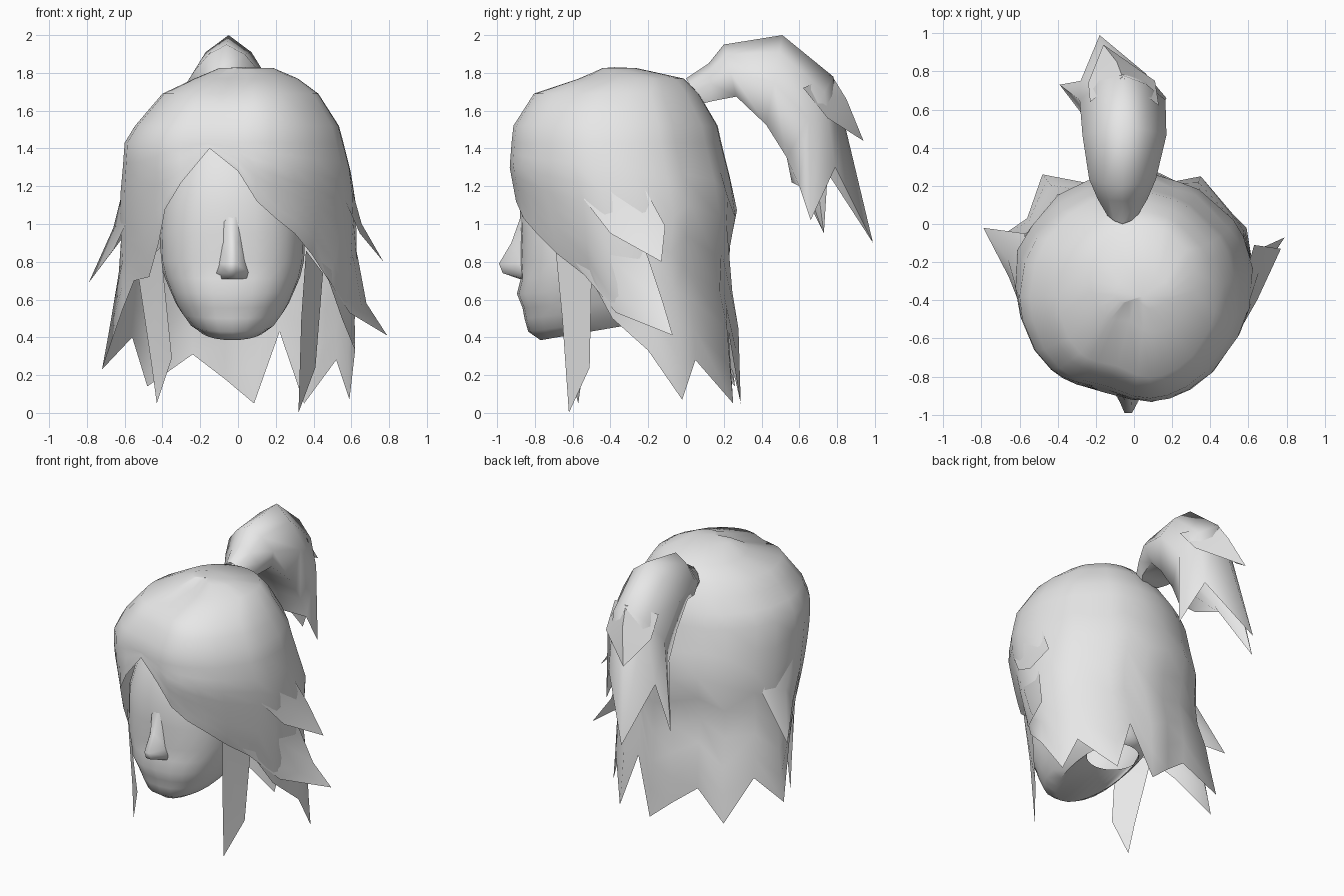
import bpy, bmesh, math
from mathutils import Vector

if "Cube" in bpy.data.objects:
    bpy.data.objects.remove(bpy.data.objects["Cube"], do_unlink=True)

grey = bpy.data.materials.new("plain_grey")
grey.use_nodes = True
grey.diffuse_color = (0.8, 0.8, 0.8, 1)
grey.node_tree.nodes["Principled BSDF"].inputs["Base Color"].default_value = (0.8, 0.8, 0.8, 1)


def make(name, verts, faces, angle, outward_from):
    """Mesh object whose faces are turned to face away from outward_from."""
    mesh = bpy.data.meshes.new(name)
    mesh.from_pydata([tuple(v) for v in verts], [], faces)
    bm = bmesh.new()
    bm.from_mesh(mesh)
    bmesh.ops.remove_doubles(bm, verts=bm.verts, dist=0.0005)
    bmesh.ops.recalc_face_normals(bm, faces=bm.faces)
    side = sum(f.normal.dot(f.calc_center_median() - Vector(outward_from)) * f.calc_area()
               for f in bm.faces)
    if side < 0:
        bmesh.ops.reverse_faces(bm, faces=bm.faces)
    bm.to_mesh(mesh)
    bm.free()
    obj = bpy.data.objects.new(name, mesh)
    bpy.context.collection.objects.link(obj)
    mesh.materials.append(grey)
    bpy.ops.object.select_all(action='DESELECT')
    obj.select_set(True)
    bpy.context.view_layer.objects.active = obj
    bpy.ops.object.shade_smooth_by_angle(angle=math.radians(angle))


def loft(name, rings, outward_from, cap_end=False, angle=60):
    """Join closed rings that all have the same number of points."""
    n = len(rings[0])
    verts = [p for r in rings for p in r]
    faces = [(k * n + i, k * n + (i + 1) % n, (k + 1) * n + (i + 1) % n, (k + 1) * n + i)
             for k in range(len(rings) - 1) for i in range(n)]
    if cap_end:
        faces.append(tuple(range(len(verts) - n, len(verts))))
    make(name, verts, faces, angle, outward_from)


# Hair cap cross-sections: z, x min, x max, y min, y max
SECTIONS = [
    (0.00, -0.63, 0.60, -0.86, 0.29), (0.50, -0.63, 0.61, -0.86, 0.28),
    (0.78, -0.62, 0.63, -0.88, 0.22), (1.10, -0.63, 0.63, -0.91, 0.28),
    (1.30, -0.61, 0.60, -0.95, 0.22), (1.43, -0.60, 0.565, -0.94, 0.19),
    (1.52, -0.545, 0.54, -0.93, 0.17), (1.69, -0.40, 0.43, -0.82, 0.07),
    (1.77, -0.23, 0.32, -0.58, -0.01), (1.825, -0.10, 0.19, -0.45, -0.26)]


def section(z):
    for a, b in zip(SECTIONS, SECTIONS[1:]):
        if z <= b[0]:
            t = (z - a[0]) / (b[0] - a[0])
            x0, x1, y0, y1 = [p + (q - p) * t for p, q in zip(a[1:], b[1:])]
            break
    return (x0 + x1) / 2, (y0 + y1) / 2, (x1 - x0) / 2, (y1 - y0) / 2


def cap_point(theta, z):
    cx, cy, rx, ry = section(z)
    s, c = math.sin(theta), math.cos(theta)
    # the right of the forehead hair is flatter than the swept left side
    flat = 0.065 * max(c, 0) * math.exp(-((s + 0.3) / 0.33) ** 2)
    return Vector((cx + rx * s, cy - ry * c + flat, z))


# Jagged hem of the hair, from the parting round by the left side and back
HEM = [(-.15, -.885, 1.40), (0, -.92, 1.28), (.1, -.90, 1.12), (.2, -.86, 1.03),
       (.3, -.79, .95), (.39, -.68, .84), (.48, -.5, .70), (.55, -.39, .50),
       (.62, -.2, .33), (.59, -.02, .07), (.52, .05, .28), (.35, .25, .05),
       (.22, .225, .43), (.085, .29, .05), (-.07, .26, .18), (-.24, .21, .31),
       (-.48, .26, .14), (-.56, .03, .40), (-.72, -.08, .23), (-.61, -.3, .55),
       (-.55, -.43, .70), (-.47, -.57, .72), (-.42, -.7, .90),
       (-.385, -.785, 1.08), (-.3, -.84, 1.22)]

columns = []
for p in HEM:
    p = Vector(p)
    cx, cy, rx, ry = section(p.z)
    theta = math.atan2((p.x - cx) / rx, -(p.y - cy) / ry)
    offset = p - cap_point(theta, p.z)
    col = [Vector((.04, -.38, 1.83))]
    col += [cap_point(theta, z) for z in (1.825, 1.77, 1.69, 1.61, 1.52, 1.43)]
    for k in range(1, 8):
        t = k / 7
        z = 1.43 + (p.z - 1.43) * t
        col.append(cap_point(theta, z) + offset * t ** 2)
    columns.append(col)
loft("hair_cap", list(zip(*columns)), (0, -.35, 1), angle=70)


# Loose locks: two or more edges side by side that meet in one tip
def lock(name, edges, tip, outward_from=(0, -.35, 1)):
    rows = list(zip(*edges))
    w = len(edges)
    verts = [p for r in rows for p in r] + [tip]
    faces = [(w * k + i, w * k + i + 1, w * (k + 1) + i + 1, w * (k + 1) + i)
             for k in range(len(rows) - 1) for i in range(w - 1)]
    last = w * (len(rows) - 1)
    faces += [(last + i, last + i + 1, len(verts) - 1) for i in range(w - 1)]
    make(name, verts, faces, 60, outward_from)


lock("left_front_lock",
     [[(.36, -.69, .86), (.335, -.655, .50)], [(.45, -.50, .74), (.41, -.51, .24)]],
     (.32, -.62, 0))
lock("right_front_lock",
     [[(-.41, -.67, .88), (-.35, -.64, .29)], [(-.53, -.46, .74), (-.46, -.54, .27)]],
     (-.43, -.57, .05))
lock("left_fringe_lock",
     [[(.43, -.62, .84), (.47, -.53, .72), (.59, -.37, .53)],
      [(.57, -.46, .95), (.615, -.38, .80), (.655, -.26, .56)],
      [(.60, -.26, .98), (.635, -.2, .82), (.68, -.12, .58)]], (.79, -.07, .41))
lock("left_upper_lock",
     [[(.565, -.54, 1.13), (.645, -.40, .95)], [(.59, -.45, 1.23), (.655, -.25, 1.0)],
      [(.58, -.28, 1.30), (.63, -.11, .99)]], (.77, -.13, .80))
lock("right_upper_lock",
     [[(-.585, -.46, 1.02), (-.655, -.28, .87)], [(-.605, -.38, 1.2), (-.66, -.19, .98)],
      [(-.585, -.2, 1.25), (-.57, -.05, .98)]], (-.79, -.02, .69))

# Ponytail, peaked above and broad below: top y, top z, bottom y, bottom z, half width, centre x
TAIL = [(.0, 1.77, .09, 1.63, .08, -.06), (.12, 1.85, .14, 1.64, .13, -.06),
        (.20, 1.95, .27, 1.66, .175, -.06), (.51, 2.0, .42, 1.5, .22, -.05),
        (.78, 1.78, .52, 1.33, .225, -.06)]
# half outline: share of the width, share of the height
OUTLINE = [(0, 1), (.55, .82), (1, .5), (.8, .05), (0, .06), (-.8, .05), (-1, .5), (-.55, .82)]
rings = [[(cx + w * s, by + (ty - by) * u, bz + (tz - bz) * u) for s, u in OUTLINE]
         for ty, tz, by, bz, w, cx in TAIL]
rings.append([(-.18, .99, .90), (.06, .79, 1.30), (.17, .66, 1.02), (.12, .60, 1.2),
              (-.05, .56, 1.22), (-.2, .62, 1.25), (-.39, .73, .95), (-.28, .75, 1.27)])
loft("ponytail", rings, (-.06, .5, 1.6), angle=75)
lock("ponytail_top_lock",
     [[(.13, .62, 1.72), (.11, .75, 1.56)], [(-.06, .77, 1.79), (-.09, .85, 1.66)],
      [(-.23, .64, 1.72), (-.24, .74, 1.58)]], (-.16, .94, 1.44), (-.06, .4, 1.5))

# Head, open at the neck: front y, front z, back y, back z, half width
HEAD = [(-.42, .485, -.08, .49, .17), (-.77, .385, -.04, .51, .18),
        (-.835, .43, -.03, .54, .225), (-.855, .50, -.02, .58, .27),
        (-.865, .555, -.02, .62, .30), (-.895, .63, -.01, .68, .33),
        (-.875, .71, 0, .74, .36), (-.88, .80, 0, .82, .38),
        (-.875, .95, .02, .96, .385), (-.88, 1.10, .03, 1.1, .375),
        (-.81, 1.35, .02, 1.35, .32), (-.66, 1.58, -.12, 1.58, .2)]
N = 24
rings = []
for k, (fy, fz, by, bz, w) in enumerate(HEAD):
    # the face is fuller across the cheeks than an ellipse, the neck is round
    power = 1.0 if k < 2 else 0.85
    ring = []
    for i in range(N):
        s, c = math.sin(math.tau * i / N), math.cos(math.tau * i / N)
        s = math.copysign(abs(s) ** power, s)
        c = math.copysign(abs(c) ** power, c)
        u = .5 + c / 2
        if k >= 2:
            u = .58 + c * (.42 if c > 0 else .58)
        ring.append((-.03 + w * s, by + (fy - by) * u, bz + (fz - bz) * u))
    rings.append(ring)
loft("head", rings, (-.03, -.4, .9), cap_end=True)

# Nose: a ridge with flanks that sink into the face; y, z, ridge and base half widths
RIDGE = [(-.875, 1.04, .02, .05), (-.925, .90, .018, .055), (-.99, .79, .02, .075),
         (-.97, .74, .02, .09), (-.885, .71, .02, .08)]
verts, faces = [], []
for y, z, narrow, wide in RIDGE:
    verts += [(-.03 - wide, -.86, z), (-.03 - narrow, y, z),
              (-.03 + narrow, y, z), (-.03 + wide, -.86, z)]
for k in range(len(RIDGE) - 1):
    for i in range(3):
        b = 4 * k + i
        faces.append((b, b + 1, b + 5, b + 4))
make("nose", verts, faces, 80, (-.03, -.6, .85))
